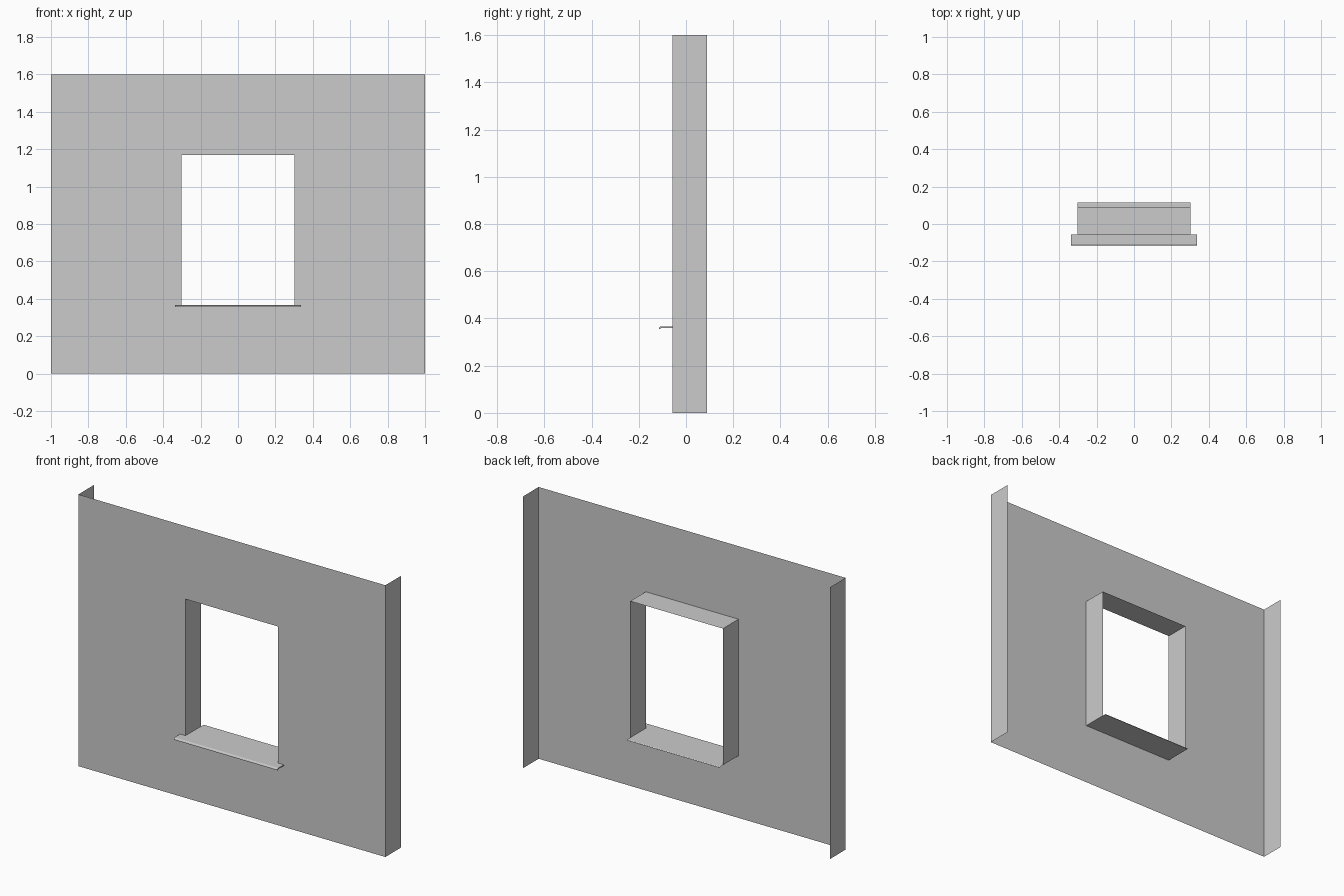
import bpy, math

if "Cube" in bpy.data.objects:
    bpy.data.objects.remove(bpy.data.objects["Cube"])

Y_FRONT, Y_BACK = -0.057, 0.088
SILL_Z = 0.366


def make_object(name, verts, faces):
    mesh = bpy.data.meshes.new(name)
    mesh.from_pydata(verts, [], faces)
    mesh.update()
    obj = bpy.data.objects.new(name, mesh)
    bpy.context.collection.objects.link(obj)
    return obj


def rect(half_width, z0, z1, y):
    return [(-half_width, y, z0), (half_width, y, z0),
            (half_width, y, z1), (-half_width, y, z1)]


def arc(cy, cz, r, a0, a1, steps=4):
    return [(cy + r * math.cos(math.radians(a0 + (a1 - a0) * i / steps)),
             cz + r * math.sin(math.radians(a0 + (a1 - a0) * i / steps)))
            for i in range(steps + 1)]


def sweep_x(name, profile, half_width, closed):
    """Extrude a (y, z) profile along x; closed profiles get end caps."""
    n = len(profile)
    verts = [(s * half_width, y, z) for s in (-1, 1) for y, z in profile]
    faces = [(i, n + i, n + (i + 1) % n, (i + 1) % n)
             for i in range(n if closed else n - 1)]
    if closed:
        faces += [tuple(range(n)), tuple(reversed(range(n, 2 * n)))]
    return make_object(name, verts, faces)


outer = rect(1.0, 0.0, 1.6, Y_FRONT)
inner = rect(0.302, SILL_Z, 1.17, Y_FRONT)
outer_back = rect(1.0, 0.0, 1.6, Y_BACK)
inner_back = rect(0.302, SILL_Z, 1.17, Y_BACK)

# Wall front sheet with the window hole, plus the two end returns
wall_faces = [(i, (i + 1) % 4, 4 + (i + 1) % 4, 4 + i) for i in range(4)]
wall_faces += [((i + 1) % 4, i, 8 + i, 8 + (i + 1) % 4) for i in (1, 3)]
make_object("wall_panel", outer + inner + outer_back, wall_faces)

# Opening lining: two jambs and the head
make_object("window_reveal", inner + inner_back,
            [(i, (i + 1) % 4, 4 + (i + 1) % 4, 4 + i) for i in (1, 2, 3)])

# Sill sheet through the opening, with a small rounded drop at the back
sheet = [(Y_FRONT, SILL_Z)] + arc(0.110, SILL_Z - 0.006, 0.006, 90, 0)
sweep_x("sill_sheet", sheet, 0.302, False)

# Wider sill nosing in front of the wall, with a rounded drip edge
r = 0.009
nosing = arc(-0.115 + r, SILL_Z - r, r, 180, 90)
nosing += [(Y_FRONT, SILL_Z), (Y_FRONT, SILL_Z - 0.006)]
nosing += arc(-0.115 + r, SILL_Z - r, 0.003, 90, 180)
nosing += [(-0.109, 0.355), (-0.115, 0.355)]
sweep_x("sill_nosing", nosing, 0.338, True)
